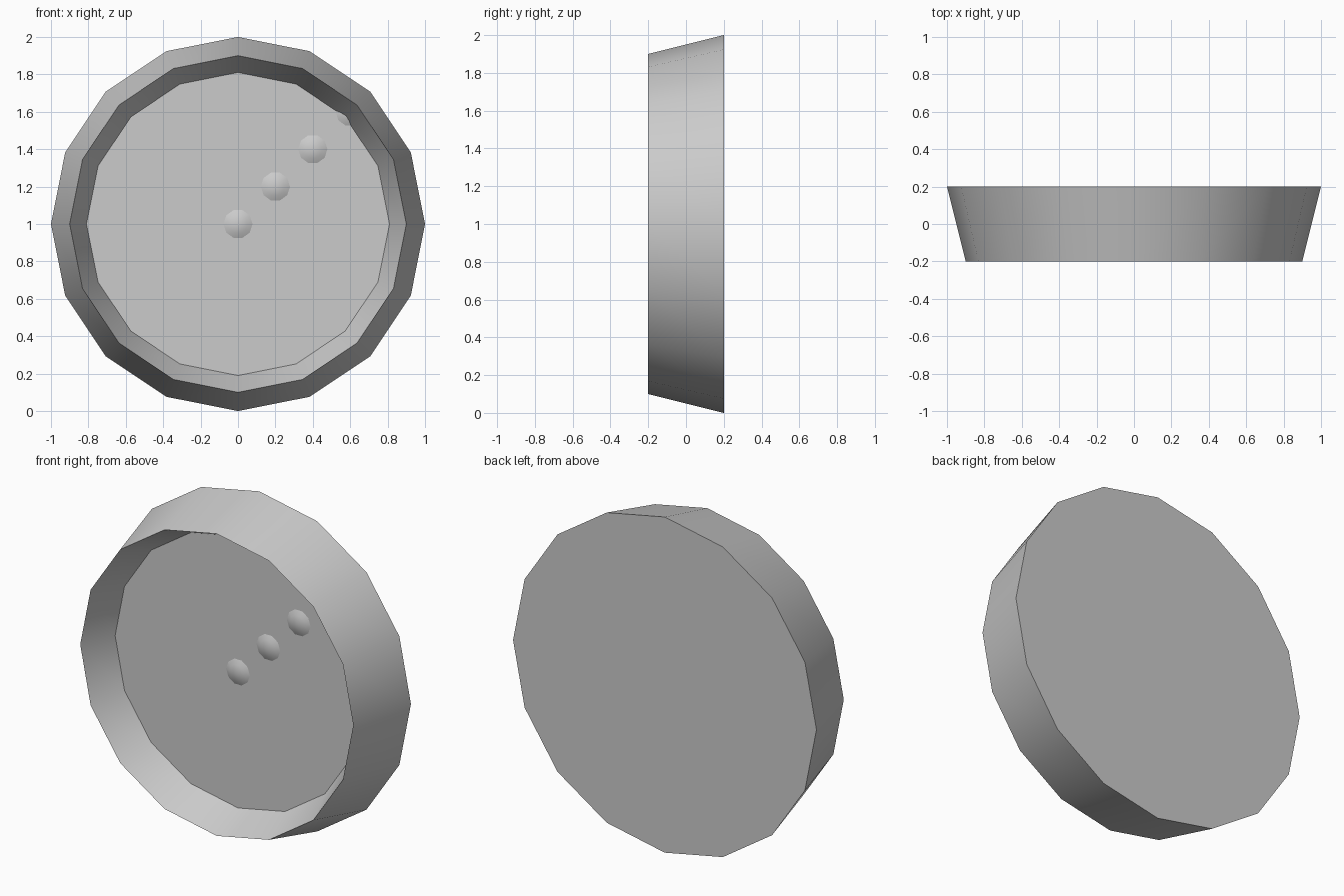
import bpy
import bmesh
import math

cube = bpy.data.objects.get("Cube")
if cube:
    bpy.data.objects.remove(cube, do_unlink=True)

grey = bpy.data.materials.new("plain grey")
grey.use_nodes = True
grey.diffuse_color = (0.6, 0.6, 0.6, 1)
grey.node_tree.nodes["Principled BSDF"].inputs["Base Color"].default_value = (0.6, 0.6, 0.6, 1)


def lathe(name, profile, sides, cx=0, cz=1):
    """Turn (radius, y) points around a y-parallel axis; radius 0 makes a pole."""
    bm = bmesh.new()
    rings = []
    for r, y in profile:
        if r == 0:
            rings.append([bm.verts.new((cx, y, cz))] * sides)
            continue
        angles = [math.tau * i / sides for i in range(sides)]
        rings.append([bm.verts.new((cx + r * math.cos(a), y, cz + r * math.sin(a))) for a in angles])
    for a, b in zip(rings, rings[1:]):
        for i in range(sides):
            j = (i + 1) % sides
            corners = list(dict.fromkeys((a[i], a[j], b[j], b[i])))
            bm.faces.new(corners)
    # Cap the open ends
    for (r, _), ring in zip((profile[0], profile[-1]), (rings[0], rings[-1])):
        if r:
            bm.faces.new(ring)
    bmesh.ops.recalc_face_normals(bm, faces=bm.faces)
    mesh = bpy.data.meshes.new(name)
    bm.to_mesh(mesh)
    bm.free()
    mesh.materials.append(grey)
    obj = bpy.data.objects.new(name, mesh)
    bpy.context.collection.objects.link(obj)
    bpy.ops.object.select_all(action='DESELECT')
    obj.select_set(True)
    bpy.context.view_layer.objects.active = obj
    bpy.ops.object.shade_smooth_by_angle(angle=math.radians(40))
    return obj


# Shallow dish: wide back, knife-edged front rim, recessed floor
lathe("dish", [(1, 0.2), (0.9, -0.2), (0.81, 0)], 16)

# Diagonal row of low domes on the floor, the last one running into the wall
for i in range(4):
    lathe(f"dome_{i + 1}", [(0.086, 0.004), (0.05, -0.014), (0, -0.022)], 10, 0.2 * i, 1 + 0.2 * i)
